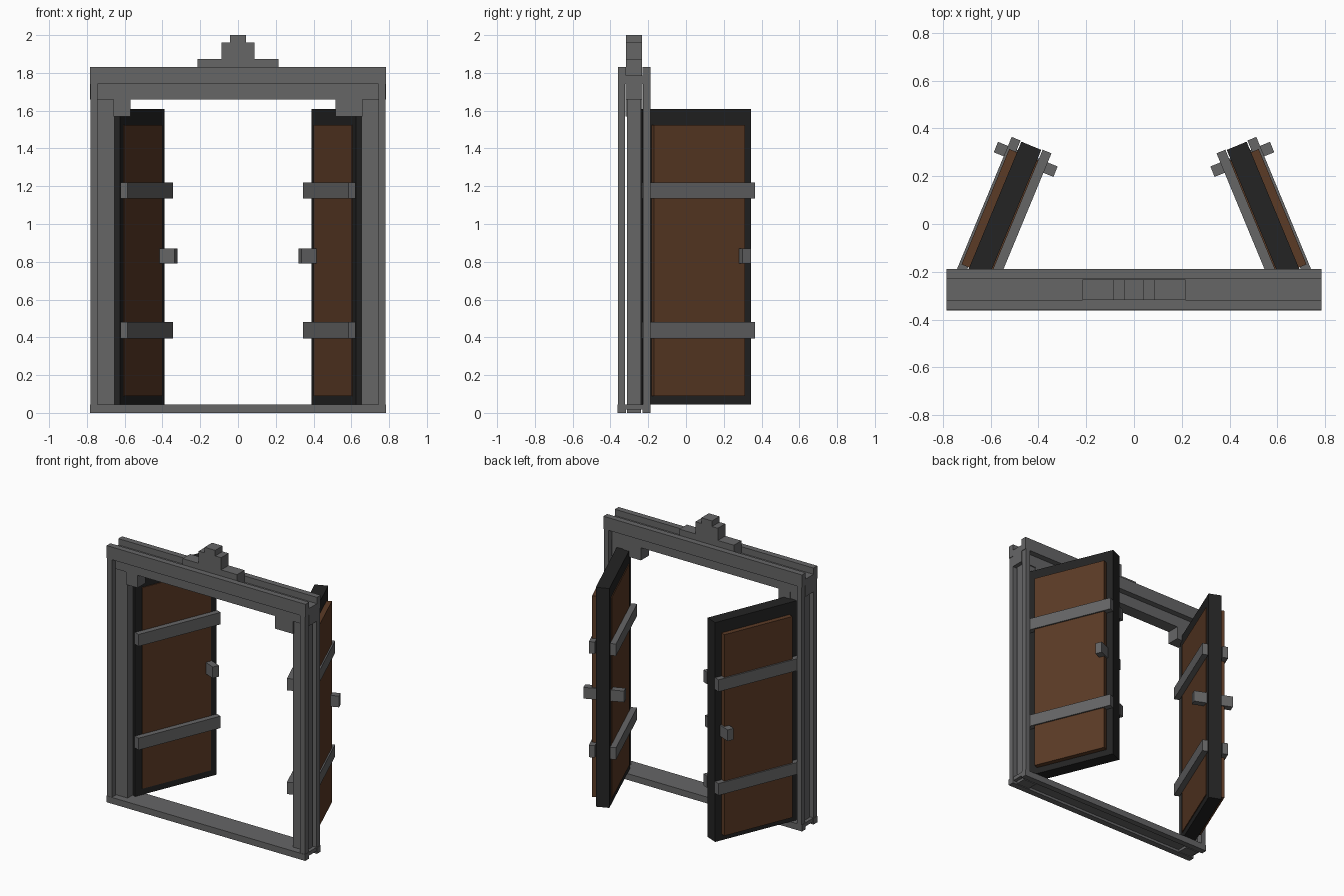
import bpy, math
from mathutils import Matrix, Vector

if "Cube" in bpy.data.objects:
    bpy.data.objects.remove(bpy.data.objects["Cube"])


def material(name, rgb):
    m = bpy.data.materials.new(name)
    m.diffuse_color = (*rgb, 1.0)
    m.use_nodes = True
    m.node_tree.nodes["Principled BSDF"].inputs["Base Color"].default_value = m.diffuse_color
    return m


GREY = material("grey_metal", (0.132, 0.132, 0.134))
DARK = material("dark_frame", (0.017, 0.017, 0.017))
WOOD = material("brown_wood", (0.105, 0.043, 0.019))

QUADS = [(0, 1, 3, 2), (4, 6, 7, 5), (0, 4, 5, 1),
         (2, 3, 7, 6), (0, 2, 6, 4), (1, 5, 7, 3)]


def box(name, x, y, z, mat, matrix=None, mirror=False):
    """Box from (min, max) ranges, optionally placed by a matrix and mirrored in x."""
    pts = [Vector((a, b, c)) for a in sorted(x) for b in sorted(y) for c in sorted(z)]
    if matrix:
        pts = [matrix @ p for p in pts]
    faces = QUADS
    if mirror:
        pts = [Vector((-p.x, p.y, p.z)) for p in pts]
        faces = [f[::-1] for f in QUADS]
    me = bpy.data.meshes.new(name)
    me.from_pydata(pts, [], faces)
    me.materials.append(mat)
    ob = bpy.data.objects.new(name, me)
    bpy.context.collection.objects.link(ob)
    return ob


# Door frame: central core with a raised rim in front and behind
FRONT, CORE, BACK = (-0.36, -0.322), (-0.312, -0.237), (-0.228, -0.188)
WIDE = (-0.32, -0.23)
for side, m in (("right", False), ("left", True)):
    box(f"{side}_post_core", (0.653, 0.755), CORE, (0.0, 1.70), GREY, mirror=m)
    box(f"{side}_post_front_rim", (0.743, 0.78), FRONT, (0.04, 1.78), GREY, mirror=m)
    box(f"{side}_post_back_rim", (0.743, 0.78), BACK, (0.04, 1.78), GREY, mirror=m)

box("lintel_core", (-0.784, 0.784), WIDE, (1.66, 1.785), GREY)
box("lintel_front_rim", (-0.784, 0.784), (-0.36, -0.318), (1.74, 1.83), GREY)
box("lintel_back_rim", (-0.784, 0.784), (-0.23, -0.188), (1.74, 1.83), GREY)

# Corner brackets, the right one longer
box("left_bracket", (-0.66, -0.569), WIDE, (1.57, 1.67), GREY)
box("right_bracket", (0.517, 0.66), WIDE, (1.57, 1.67), GREY)

# Threshold: two rails joined by a raised plate
box("sill_front_rail", (-0.784, 0.784), (-0.362, -0.318), (0.0, 0.045), GREY)
box("sill_back_rail", (-0.784, 0.784), (-0.23, -0.188), (0.0, 0.045), GREY)
box("sill_plate", (-0.78, 0.78), (-0.319, -0.229), (0.018, 0.045), GREY)

# Stepped crest on top
for i, (w, z0, z1) in enumerate([(0.215, 1.78, 1.873), (0.088, 1.873, 1.96),
                                 (0.042, 1.96, 2.0)]):
    box(f"crest_step_{i + 1}", (-w, w), (-0.317, -0.233), (z0, z1), GREY)

# Open doors: local x = outward, local y = from free edge (0) toward the hinge (-)
DOOR = Matrix.Translation((0.388, 0.31, 0)) @ Matrix.Rotation(math.radians(22.5), 4, 'Z')
T, L = 0.09, 0.622
for side, m in (("right", False), ("left", True)):
    def part(name, x, y, z, mat):
        box(f"{side}_door_{name}", x, y, z, mat, DOOR, m)

    part("slab", (0, T), (-L, 0), (0.045, 1.61), DARK)
    part("outer_panel", (T - 0.01, T + 0.035), (-0.57, -0.048), (0.09, 1.525), WOOD)
    part("inner_panel", (-0.006, 0.01), (-0.57, -0.045), (0.09, 1.525), WOOD)
    # Straps on both faces
    for pos, (z0, z1) in (("upper", (1.135, 1.22)), ("lower", (0.395, 0.48))):
        part(f"{pos}_outer_strap", (T + 0.005, T + 0.045), (-L - 0.004, 0.003), (z0, z1), GREY)
        part(f"{pos}_inner_strap", (-0.045, -0.005), (-L - 0.004, 0.003), (z0, z1), GREY)
    # Handle blocks on both faces
    part("outer_handle", (T, T + 0.09), (-0.085, -0.038), (0.79, 0.87), GREY)
    part("inner_handle", (-0.09, 0), (-0.085, -0.038), (0.79, 0.87), GREY)
